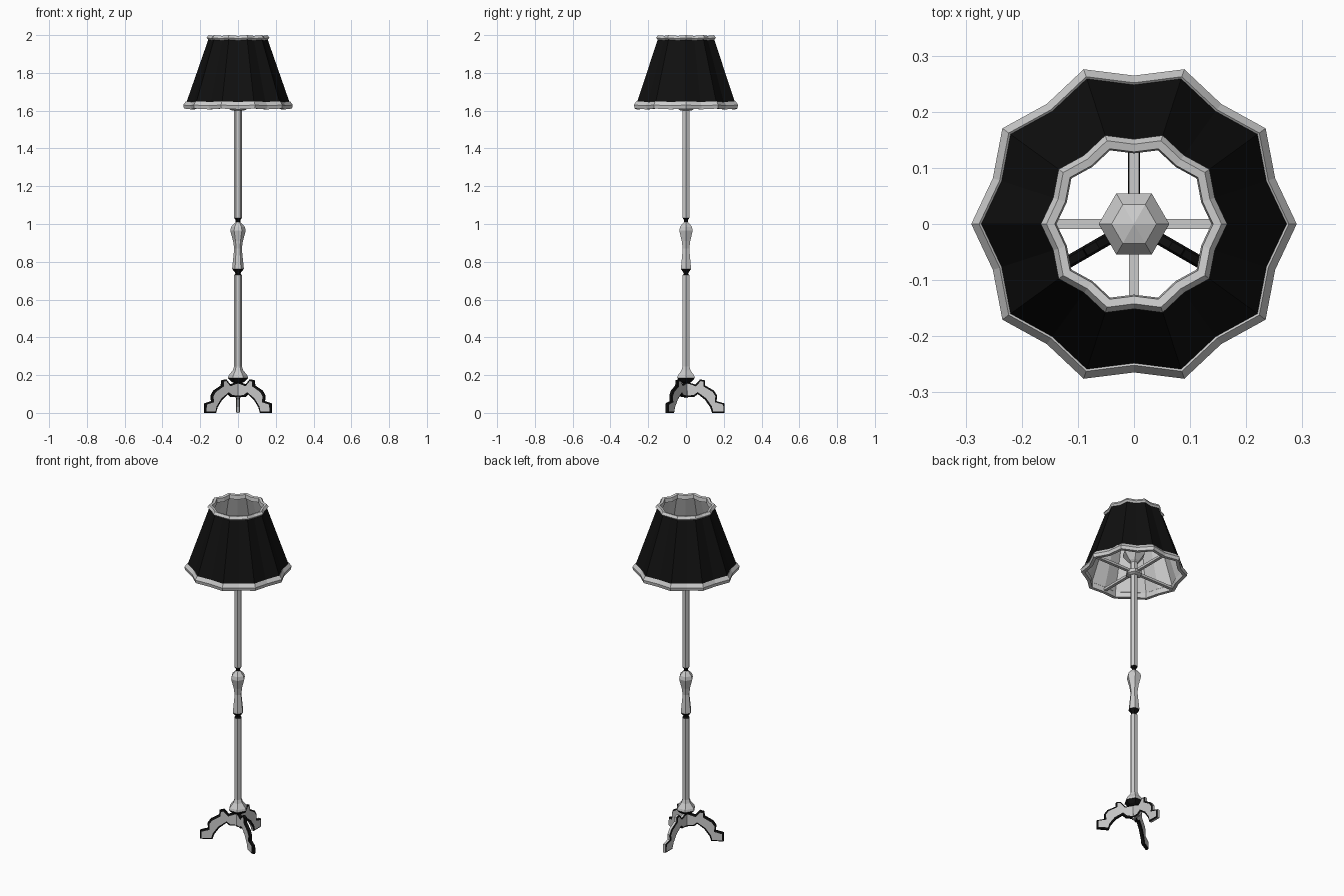
import bpy, bmesh, math
from mathutils import Matrix

if "Cube" in bpy.data.objects:
    bpy.data.objects.remove(bpy.data.objects["Cube"])

black = bpy.data.materials.new("black")
black.diffuse_color = (0.005, 0.005, 0.005, 1)
black.use_nodes = True
black.node_tree.nodes["Principled BSDF"].inputs["Base Color"].default_value = black.diffuse_color
grey = bpy.data.materials.new("grey")
grey.diffuse_color = (0.6, 0.6, 0.6, 1)
grey.use_nodes = True
grey.node_tree.nodes["Principled BSDF"].inputs["Base Color"].default_value = grey.diffuse_color


def finish(name, bm, mats=()):
    me = bpy.data.meshes.new(name)
    bm.to_mesh(me)
    bm.free()
    for m in mats:
        me.materials.append(m)
    ob = bpy.data.objects.new(name, me)
    bpy.context.collection.objects.link(ob)
    return ob


def loft(name, rings, closed=False, caps=False, flip=False, mats=(), dark=()):
    """Skin a list of point rings; 'dark' lists bands that take material 1."""
    bm = bmesh.new()
    vs = [[bm.verts.new(p) for p in ring] for ring in rings]
    n = len(vs[0])
    for i in range(len(vs) if closed else len(vs) - 1):
        a, b = vs[i], vs[(i + 1) % len(vs)]
        for j in range(n):
            k = (j + 1) % n
            f = bm.faces.new((a[j], a[k], b[k], b[j]))
            f.material_index = 1 if i in dark else 0
    if caps:
        bm.faces.new(vs[0][::-1])
        bm.faces.new(vs[-1])
    if closed or caps:
        bmesh.ops.recalc_face_normals(bm, faces=bm.faces)
    elif flip:
        bmesh.ops.reverse_faces(bm, faces=bm.faces)
    return finish(name, bm, mats)


def hexagon(r, z):
    return [(r * math.cos(i * math.pi / 3), r * math.sin(i * math.pi / 3), z) for i in range(6)]


def scallop(r, z):
    """Ten-pointed fluted ring: peaks at r, valleys pulled in."""
    pts = []
    for i in range(20):
        q = r if i % 2 == 0 else r * 0.912
        a = i * math.pi / 10
        pts.append((q * math.cos(a), q * math.sin(a), z - 0.004 * (i % 2)))
    return pts


# Turned hexagonal pole with collar, vase and dark necks
pole = [(.012, .08), (.014, .155), (.035, .165), (.054, .185), (.05, .198), (.028, .225),
        (.021, .245), (.021, .73), (.013, .735), (.017, .745), (.031, .762), (.03, .775),
        (.02, .87), (.026, .91), (.041, .965), (.036, .985), (.02, 1.003), (.012, 1.01),
        (.012, 1.022), (.021, 1.032), (.021, 1.61)]
loft("pole", [hexagon(r, z) for r, z in pole], caps=True, mats=(grey, black),
     dark=(1, 2, 7, 8, 9, 17, 18))

# Hub, socket and bulb inside the shade
bulb = [(.03, 1.6), (.045, 1.606), (.045, 1.625), (.02, 1.636), (.02, 1.68), (.032, 1.69),
        (.063, 1.73), (.063, 1.745), (.04, 1.775), (.001, 1.787)]
loft("socket_and_bulb", [hexagon(r, z) for r, z in bulb], caps=True)

# Fluted shade, its pale lining and the two trims
loft("shade", [scallop(.275, 1.638), scallop(.156, 1.98)], mats=(black,))
loft("shade_lining", [scallop(.27, 1.638), scallop(.151, 1.98)], flip=True)
loft("bottom_trim", [scallop(r, z) for r, z in
     [(.276, 1.65), (.29, 1.63), (.286, 1.611), (.266, 1.611), (.264, 1.64)]], closed=True)
loft("top_trim", [scallop(r, z) for r, z in
     [(.156, 1.974), (.166, 1.986), (.156, 2.0), (.141, 1.997), (.138, 1.974)]], closed=True)

# Cross spokes carrying the shade
for name, sx, sy in (("spoke_x", .53, .018), ("spoke_y", .018, .49)):
    bm = bmesh.new()
    bmesh.ops.create_cube(bm, size=1, matrix=Matrix.Translation((0, 0, 1.622))
                          @ Matrix.Diagonal((sx, sy, .014, 1)))
    finish(name, bm)

# Three scrolled legs: extruded profile with a dark chamfer round each side
outline = [(0, .165), (.05, .15), (.075, .178), (.1, .172), (.102, .145), (.148, .118),
           (.165, .092), (.162, .062), (.205, .05), (.205, 0), (.138, 0), (.128, .03),
           (.1, .07), (.062, .1), (.045, .085), (0, .085)]
for name, ang in (("back_leg", 90), ("left_leg", 210), ("right_leg", 330)):
    bm = bmesh.new()
    w = .007
    a = [bm.verts.new((r, -w, z)) for r, z in outline]
    b = [bm.verts.new((r, w, z)) for r, z in outline]
    sides = [bm.faces.new(a), bm.faces.new(b[::-1])]
    for i in range(len(a)):
        k = (i + 1) % len(a)
        f = bm.faces.new((a[k], a[i], b[i], b[k]))
        f.material_index = 0 if name == "back_leg" else 1
    bmesh.ops.recalc_face_normals(bm, faces=bm.faces)
    for s in sides:
        for f in bmesh.ops.inset_region(bm, faces=[s], thickness=.01, depth=.004)["faces"]:
            f.material_index = 1
    bmesh.ops.rotate(bm, verts=bm.verts, matrix=Matrix.Rotation(math.radians(ang), 3, 'Z'))
    finish(name, bm, (grey, black))
